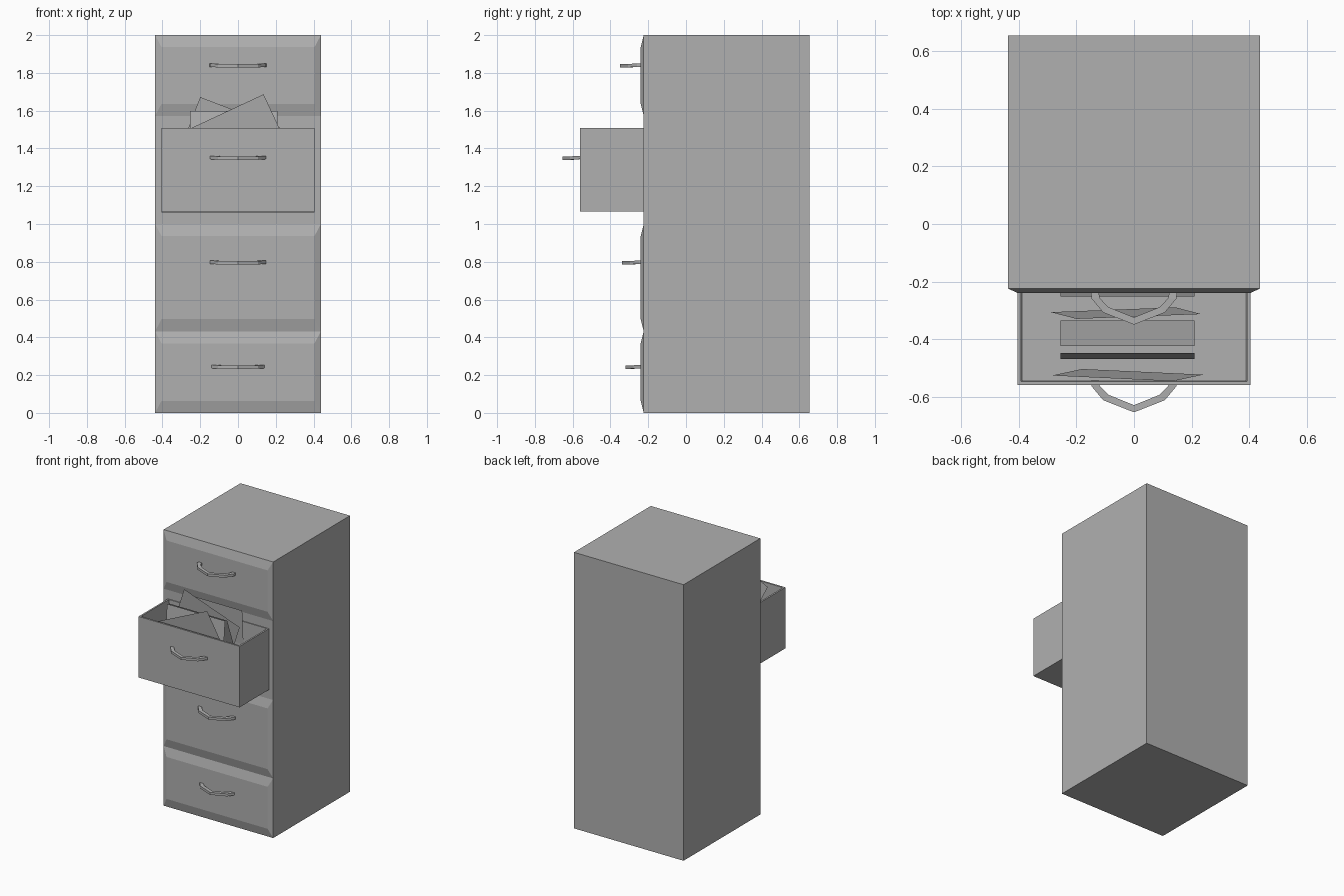
import bpy, bmesh
from math import radians, sin, cos

if "Cube" in bpy.data.objects:
    bpy.data.objects.remove(bpy.data.objects["Cube"])

# dark grey paint
GREY = bpy.data.materials.new("dark_grey")
GREY.diffuse_color = (0.435, 0.435, 0.435, 1)
GREY.use_nodes = True
GREY.node_tree.nodes["Principled BSDF"].inputs["Base Color"].default_value = GREY.diffuse_color


def finish(name, bm):
    bmesh.ops.recalc_face_normals(bm, faces=bm.faces)
    me = bpy.data.meshes.new(name)
    bm.to_mesh(me)
    bm.free()
    me.materials.append(GREY)
    ob = bpy.data.objects.new(name, me)
    bpy.context.collection.objects.link(ob)
    return ob


def bridge(bm, a, b):
    n = len(a)
    for i in range(n):
        bm.faces.new((a[i], a[(i + 1) % n], b[(i + 1) % n], b[i]))


W, BACK, FRONT, PANEL = 0.439, 0.655, -0.224, -0.24
LEVELS = [0, 0.432, 1.0, 1.572, 2.0]
INSET_X, INSET_Z = 0.405, 0.064
OPEN_BAND = 2

# cabinet body with raised, bevelled drawer panels
bm = bmesh.new()
left = [bm.verts.new((-W, FRONT, z)) for z in LEVELS]
right = [bm.verts.new((W, FRONT, z)) for z in LEVELS]
lb, lt, rb, rt = [bm.verts.new((x, BACK, z)) for x in (-W, W) for z in (0, 2)]
bm.faces.new(left + [lt, lb])
bm.faces.new(right + [rt, rb])
bm.faces.new((lb, lt, rt, rb))
bm.faces.new((left[0], right[0], rb, lb))
bm.faces.new((left[-1], right[-1], rt, lt))
for i in range(4):
    y = FRONT if i == OPEN_BAND else PANEL
    z0, z1 = LEVELS[i] + INSET_Z, LEVELS[i + 1] - INSET_Z
    inner = [bm.verts.new((x, y, z)) for x, z in
             ((-INSET_X, z0), (INSET_X, z0), (INSET_X, z1), (-INSET_X, z1))]
    bridge(bm, [left[i], right[i], right[i + 1], left[i + 1]], inner)
    if i != OPEN_BAND:
        bm.faces.new(inner)
finish("cabinet_body", bm)

# open drawer: hollow box
bm = bmesh.new()


def rect(x, y0, y1, z):
    return [bm.verts.new(p) for p in ((-x, y0, z), (x, y0, z), (x, y1, z), (-x, y1, z))]


rings = [rect(INSET_X, -0.56, FRONT, 1.066), rect(INSET_X, -0.56, FRONT, 1.508),
         rect(0.393, -0.547, -0.23, 1.508), rect(0.388, -0.543, -0.23, 1.10)]
for a, b in zip(rings, rings[1:]):
    bridge(bm, a, b)
bm.faces.new(rings[0])
bm.faces.new(rings[-1])
finish("open_drawer", bm)

# bent bar handles: (outer x, outer y, inner x, inner y, z)
HALF = [(0.150, 0.110, 0.122, 0.110, 0.003), (0.147, 0.090, 0.119, 0.092, 0.003),
        (0.107, 0.042, 0.089, 0.061, 0.000), (0.0, 0.0, 0.0, 0.025, -0.001)]
PATH = [(-a, b, -c, d, z) for a, b, c, d, z in HALF[:-1]] + HALF[::-1]


def handle(name, tip_y, z):
    bm = bmesh.new()
    t = 0.009
    secs = [[bm.verts.new(p) for p in ((ox, tip_y + oy, z + h - t), (ix, tip_y + iy, z + h - t),
                                       (ix, tip_y + iy, z + h + t), (ox, tip_y + oy, z + h + t))]
            for ox, oy, ix, iy, h in PATH]
    for a, b in zip(secs, secs[1:]):
        bridge(bm, a, b)
    bm.faces.new(secs[0])
    bm.faces.new(secs[-1])
    finish(name, bm)


handle("handle_top", -0.350, 1.838)
handle("handle_open_drawer", -0.655, 1.349)
handle("handle_lower", -0.338, 0.795)
handle("handle_bottom", -0.321, 0.243)


# paper sheets: start at a top corner, roll in the sheet plane, lean by slope
def sheet(name, corner, y, roll, slope, w=0.465, h=0.25):
    bm = bmesh.new()
    c, s = cos(radians(roll)), sin(radians(roll))
    vs = []
    for u, v in ((0, 0), (w, 0), (w, -h), (0, -h)):
        dx, dz = u * c - v * s, u * s + v * c
        vs.append(bm.verts.new((corner[0] + dx, y - slope * dz, corner[1] + dz)))
    bm.faces.new(vs)
    finish(name, bm)


sheet("paper_back", (-0.255, 1.597), -0.252, 0, 0.06)
sheet("paper_tilted_back", (-0.2, 1.672), -0.330, -21, 0.1)
sheet("paper_leaning", (-0.255, 1.59), -0.424, 0, 0.37, h=0.24)
sheet("paper_upright", (-0.255, 1.597), -0.448, 0, -0.085)
sheet("paper_tilted_front", (-0.286, 1.49), -0.527, 25, 0.1)
